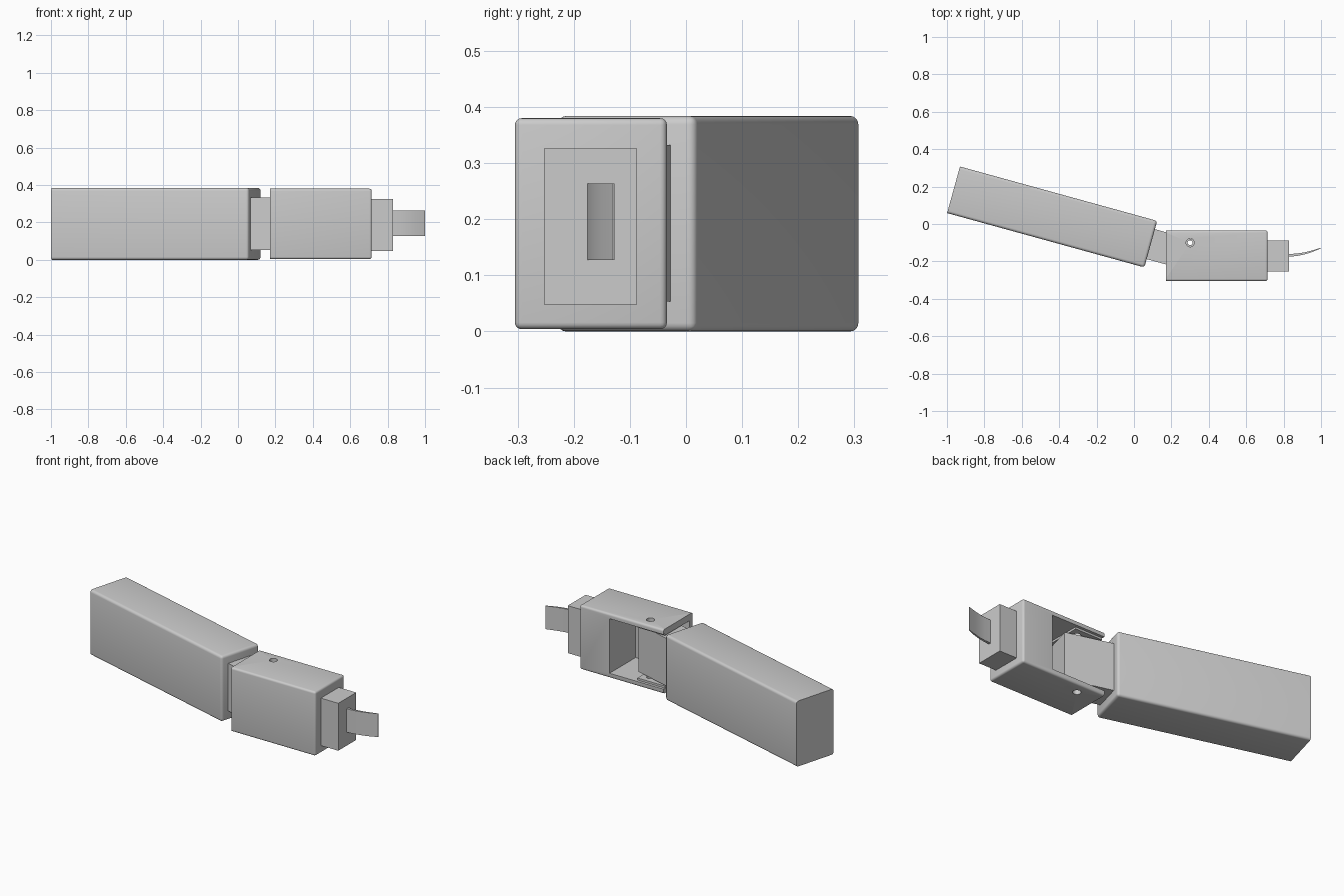
import bpy, bmesh, math
from mathutils import Matrix, Vector

if "Cube" in bpy.data.objects:
    bpy.data.objects.remove(bpy.data.objects["Cube"], do_unlink=True)

grey = bpy.data.materials.new("plain_grey")
grey.use_nodes = True
grey.diffuse_color = (0.6, 0.6, 0.6, 1)
grey.node_tree.nodes["Principled BSDF"].inputs["Base Color"].default_value = (0.6, 0.6, 0.6, 1)


def finish(name, bm, matrix=Matrix()):
    mesh = bpy.data.meshes.new(name)
    bmesh.ops.recalc_face_normals(bm, faces=bm.faces)
    bm.to_mesh(mesh)
    bm.free()
    mesh.materials.append(grey)
    obj = bpy.data.objects.new(name, mesh)
    obj.matrix_world = matrix
    bpy.context.collection.objects.link(obj)
    return obj


def box(name, lo, hi, bevel=0, matrix=Matrix()):
    """Box between two corners; the bevel leaves the -x end sharp."""
    lo, hi = Vector(lo), Vector(hi)
    bm = bmesh.new()
    bmesh.ops.create_cube(bm, size=1)
    for v in bm.verts:
        v.co = (lo + hi) / 2 + v.co * (hi - lo)
    if bevel:
        edges = [e for e in bm.edges if any(v.co.x > lo.x + 0.01 for v in e.verts)]
        bmesh.ops.bevel(bm, geom=edges, offset=bevel, segments=4, profile=0.5, affect='EDGES')
    return finish(name, bm, matrix)


def pin_hole(name, radius):
    bm = bmesh.new()
    bmesh.ops.create_cone(bm, cap_ends=True, segments=32, radius1=radius, radius2=radius, depth=1)
    return finish(name, bm, Matrix.Translation((0.3, -0.1, 0.19)))


def cut(target, cutter):
    mod = target.modifiers.new("cut", 'BOOLEAN')
    mod.operation = 'DIFFERENCE'
    mod.solver = 'EXACT'
    mod.object = cutter
    cutter.hide_render = True
    cutter.hide_set(True)


def smooth(obj):
    bpy.ops.object.select_all(action='DESELECT')
    obj.select_set(True)
    bpy.context.view_layer.objects.active = obj
    bpy.ops.object.shade_smooth_by_angle(angle=math.radians(35))


# Swinging long block with its hinge tongue
swing = Matrix.Translation((-0.4375, 0.0375, 0)) @ Matrix.Rotation(math.radians(-15.4), 4, 'Z')
long_block = box("long_block", (-0.547, -0.129, 0), (0.547, 0.129, 0.384), 0.015, swing)
tongue = box("hinge_tongue", (0.54, -0.083, 0.053), (0.825, 0.083, 0.332), 0, swing)

# Hinge housing, open at the back and toward the long block
housing = box("hinge_housing", (0.17, -0.305, 0.004), (0.715, -0.034, 0.38), 0.012)
cavity = box("cavity_cutter", (0.1, -0.276, 0.032), (0.52, 0.1, 0.352))
cut(housing, cavity)

# Thickened pads on the cavity floor and ceiling around the pin
floor_pad = box("floor_pad", (0.172, -0.277, 0.03), (0.35, -0.05, 0.044))
ceiling_pad = box("ceiling_pad", (0.172, -0.277, 0.34), (0.35, -0.05, 0.354))

# Hinge pin holes
wide_hole = pin_hole("wide_hole_cutter", 0.022)
narrow_hole = pin_hole("narrow_hole_cutter", 0.013)
for part in (housing, floor_pad, ceiling_pad):
    cut(part, wide_hole)
cut(tongue, narrow_hole)

# Connector block at the end
box("connector_block", (0.71, -0.253, 0.048), (0.828, -0.087, 0.326))

# Thin curved tab, thinning toward its tip
profile = [(0.82, -0.161), (0.87, -0.158), (0.91, -0.152), (0.95, -0.142), (1, -0.127),
           (1, -0.130), (0.95, -0.151), (0.91, -0.163), (0.87, -0.171), (0.82, -0.176)]
bm = bmesh.new()
face = bm.faces.new([bm.verts.new((x, y, 0.127)) for x, y in profile])
side = bmesh.ops.extrude_face_region(bm, geom=[face])["geom"]
bmesh.ops.translate(bm, vec=(0, 0, 0.137), verts=[g for g in side if isinstance(g, bmesh.types.BMVert)])
tab = finish("curved_tab", bm)

for part in (long_block, housing, tab):
    smooth(part)
